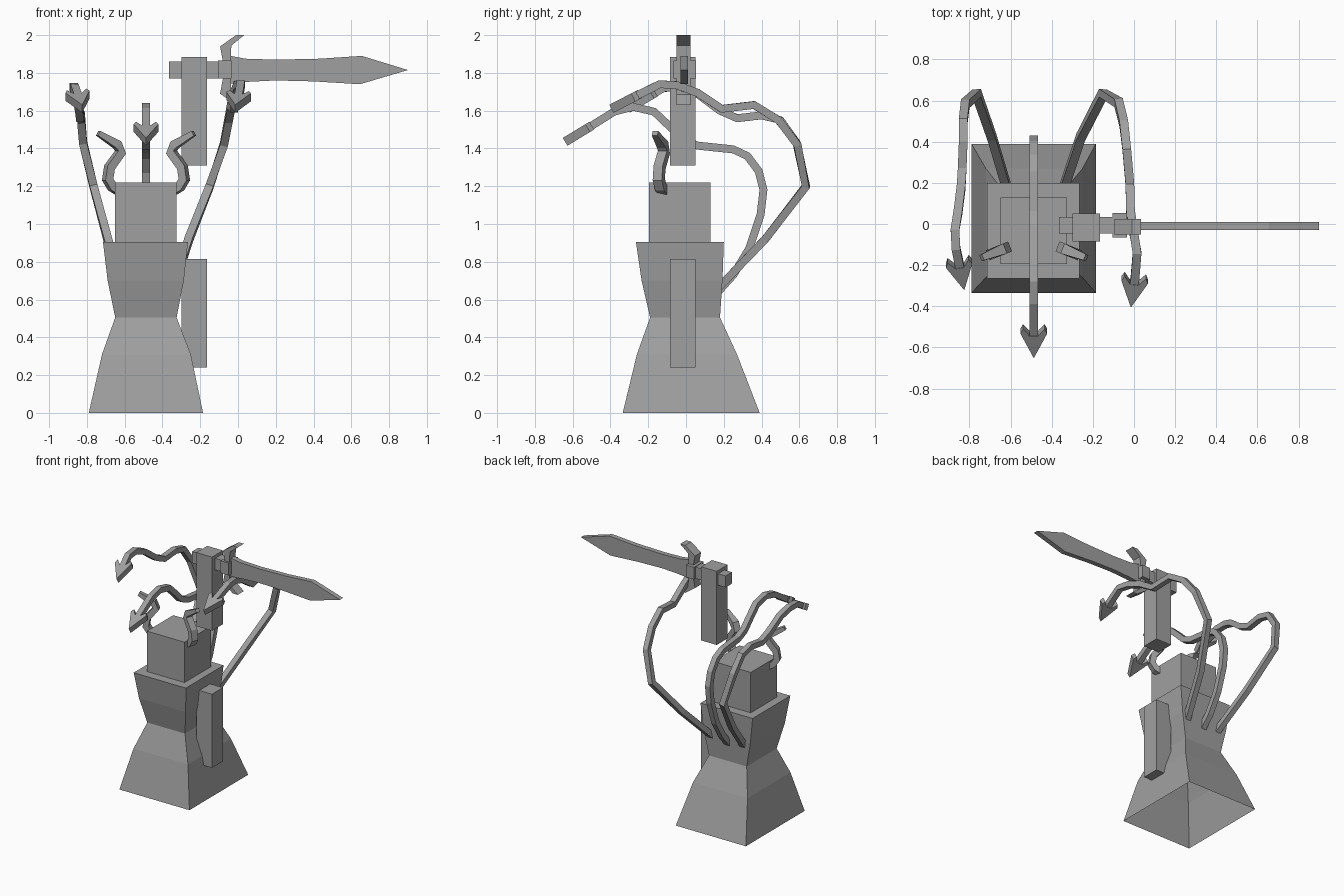
import bpy, bmesh
from mathutils import Vector

grey = bpy.data.materials.new("stone grey")
grey.diffuse_color = (0.35, 0.35, 0.35, 1)
CX = -0.487  # body centre line


def finish(name, bm):
    bmesh.ops.recalc_face_normals(bm, faces=bm.faces)
    me = bpy.data.meshes.new(name)
    bm.to_mesh(me)
    bm.free()
    me.materials.append(grey)
    ob = bpy.data.objects.new(name, me)
    bpy.context.collection.objects.link(ob)
    return ob


def loft(name, rings, cap_start=True, cap_end=True):
    bm = bmesh.new()
    vs = [[bm.verts.new(p) for p in r] for r in rings]
    n = len(vs[0])
    for a, b in zip(vs, vs[1:]):
        for i in range(n):
            bm.faces.new((a[i], a[(i + 1) % n], b[(i + 1) % n], b[i]))
    if cap_start:
        bm.faces.new(vs[0][::-1])
    if cap_end:
        bm.faces.new(vs[-1])
    return finish(name, bm)


def rect(x0, x1, y0, y1, z):
    return [(x0, y0, z), (x1, y0, z), (x1, y1, z), (x0, y1, z)]


def box(name, x0, x1, y0, y1, z0, z1):
    return loft(name, [rect(x0, x1, y0, y1, z) for z in (z0, z1)])


def plate(name, pts, y0, y1):
    return loft(name, [[(x, y, z) for x, z in pts] for y in (y0, y1)])


def sweep(name, pts, side, w, t, tip=1.0):
    """Square tube along a path; side is the width direction."""
    pts = [Vector(p) for p in pts]
    rings = []
    for i, p in enumerate(pts):
        d = (pts[min(i + 1, len(pts) - 1)] - pts[max(i - 1, 0)]).normalized()
        s = Vector(side)
        s = (s - d * s.dot(d)).normalized()
        n = d.cross(s)
        k = tip if i == len(pts) - 1 else 1
        s, n = s * w / 2 * k, n * t / 2 * k
        rings.append([p - s - n, p + s - n, p + s + n, p - s + n])
    return loft(name, rings)


def tail(name, pts):
    """Tail tube ending in a flat barbed arrowhead."""
    a, b = Vector(pts[-2]), Vector(pts[-1])
    d = (b - a).normalized()
    sweep(name, pts[:-1] + [tuple(b - d * 0.1)], (1, 0, 0), 0.042, 0.042)
    s = Vector((1, 0, 0))
    s = (s - d * s.dot(d)).normalized()
    n = d.cross(s) * 0.024
    half = [(0.14, 0.065), (0.165, 0.052), (0.125, 0.02)]
    prof = [(0, 0)] + half + [(l, -w) for l, w in half[::-1]]
    loft(name + "_barb", [[b - d * l + s * w + n * k for l, w in prof] for k in (-1, 1)])


# Robe and torso, open underneath
loft("robe_and_torso", [rect(*r) for r in (
    (-0.79, -0.185, -0.335, 0.39, 0),
    (-0.72, -0.25, -0.26, 0.27, 0.31),
    (-0.65, -0.325, -0.19, 0.18, 0.505),
    (-0.69, -0.287, -0.235, 0.193, 0.70),
    (-0.715, -0.265, -0.265, 0.2, 0.905))], cap_start=False)
box("head", -0.65, -0.325, -0.195, 0.13, 0.905, 1.22)

# Arms, one lowered and one raised
box("lowered_arm", -0.30, -0.165, -0.085, 0.05, 0.24, 0.815)
box("raised_arm", -0.30, -0.165, -0.085, 0.05, 1.31, 1.885)

# Sword
box("sword_handle", -0.365, -0.035, -0.045, 0.033, 1.77, 1.86)
box("sword_collar", -0.105, -0.035, -0.065, 0.053, 1.77, 1.865)
up = [(-0.04, 1.86), (-0.035, 1.945), (0.033, 2.0), (-0.01, 2.0), (-0.095, 1.94), (-0.08, 1.86)]
plate("sword_guard", up + [(x, 3.63 - z) for x, z in up[::-1]], -0.05, 0.025)
plate("sword_blade", [
    (-0.04, 1.89), (0.04, 1.875), (0.2, 1.87), (0.43, 1.875), (0.655, 1.89), (0.90, 1.815),
    (0.645, 1.74), (0.4, 1.755), (0.2, 1.76), (0.06, 1.753), (-0.04, 1.743)], -0.028, 0.01)

# Horns, mirrored across the body centre
horn = [(-0.63, 1.175), (-0.665, 1.195), (-0.69, 1.235), (-0.68, 1.30), (-0.622, 1.38),
        (-0.64, 1.42), (-0.74, 1.48)]
for name, m in (("left_horn", 1), ("right_horn", -1)):
    sweep(name, [(CX + m * (x - CX), -0.14 + 0.4 * (x + 0.68), z) for x, z in horn],
          (-0.4 * m, 1, 0), 0.052, 0.045, 0.6)

# Three barbed tails from the back
tail("middle_tail", [(CX, y, z) for y, z in (
    (0.15, 0.62), (0.25, 0.73), (0.335, 0.87), (0.395, 1.05), (0.41, 1.18), (0.385, 1.28),
    (0.325, 1.36), (0.25, 1.395), (0.06, 1.415), (-0.02, 1.45), (-0.09, 1.52),
    (-0.17, 1.595), (-0.28, 1.62), (-0.38, 1.595), (-0.50, 1.52), (-0.64, 1.435))])
tail("right_tail", [
    (-0.35, 0.15, 0.64), (-0.26, 0.42, 0.92), (-0.15, 0.635, 1.20), (-0.075, 0.59, 1.42),
    (-0.05, 0.49, 1.55), (-0.035, 0.36, 1.63), (-0.02, 0.19, 1.61), (-0.017, 0.06, 1.695),
    (0.0, -0.05, 1.735), (0.015, -0.14, 1.74), (0.005, -0.26, 1.68), (-0.015, -0.395, 1.61)])
tail("left_tail", [
    (-0.61, 0.15, 0.64), (-0.69, 0.42, 0.92), (-0.765, 0.635, 1.20), (-0.82, 0.585, 1.43),
    (-0.83, 0.50, 1.55), (-0.83, 0.40, 1.575), (-0.835, 0.27, 1.56), (-0.84, 0.18, 1.60),
    (-0.855, 0.06, 1.69), (-0.87, -0.03, 1.725), (-0.865, -0.12, 1.72), (-0.825, -0.31, 1.61)])
